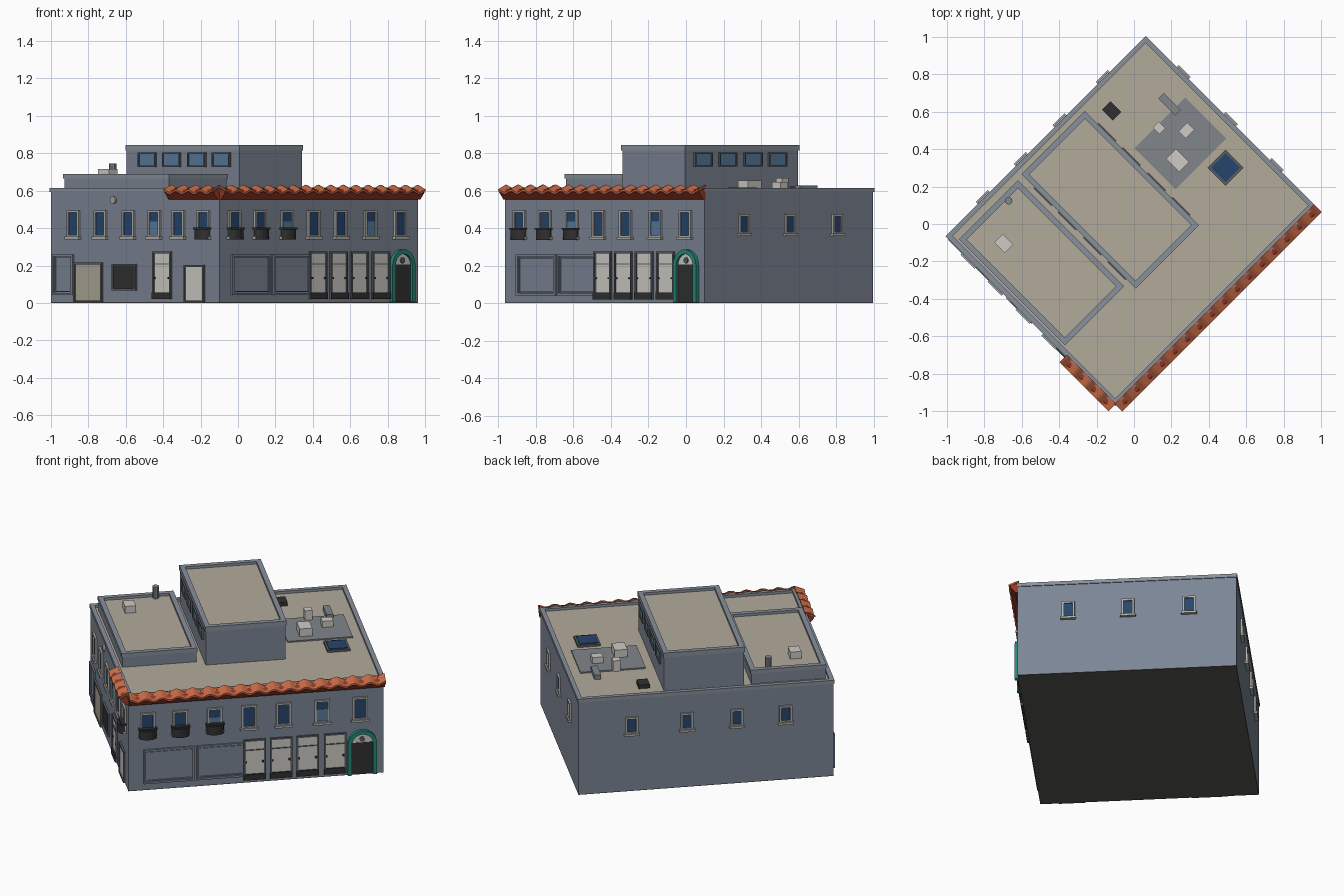
import bpy, bmesh, math
from mathutils import Vector, Matrix

if "Cube" in bpy.data.objects:
    bpy.data.objects.remove(bpy.data.objects["Cube"])

# Building frame: u runs along the long street wall, v along the short one
M = Matrix.Translation((-0.10, -0.965, 0)) @ Matrix.Rotation(math.radians(45), 4, 'Z')
A, B = 1.503, 1.273
COL = dict(wall=(.20, .235, .30), trim=(.25, .28, .33), roof=(.45, .41, .33), glass=(.02, .06, .15),
           pale_glass=(.10, .20, .34), frame=(.42, .42, .40), white=(.62, .60, .56), dark=(.03, .03, .03),
           tile=(.55, .14, .06), red=(.30, .04, .02), teal=(.02, .24, .19), beige=(.40, .38, .30),
           pad=(.22, .24, .26), base=(.10, .095, .085), grey=(.10, .11, .12))
mats = {}
for k, c in COL.items():
    mats[k] = bpy.data.materials.new(k)
    mats[k].diffuse_color = (*c, 1)
parts = {}


def part(name, mat):
    return parts.setdefault(name, (bmesh.new(), mat))[0]


def prism(name, mat, pts, vec):
    bm = part(name, mat)
    f = bm.faces.new([bm.verts.new(p) for p in pts])
    r = bmesh.ops.extrude_face_region(bm, geom=[f], use_keep_orig=True)
    for v in r['geom']:
        if isinstance(v, bmesh.types.BMVert):
            v.co += Vector(vec)


def box(name, mat, u0, u1, v0, v1, z0, z1):
    prism(name, mat, [(u0, v0, z0), (u1, v0, z0), (u1, v1, z0), (u0, v1, z0)], (0, 0, z1 - z0))


# Walls: (s, d, z) = along the wall, outward, up
class Wall:
    def __init__(self, o, s, n):
        self.o, self.s, self.n = Vector(o), Vector(s), Vector(n)

    def p(self, s, d, z):
        q = self.o + self.s * s + self.n * d
        return (q.x, q.y, z)

    def box(self, name, mat, s0, s1, z0, z1, d1, d0=-.002):
        p, q = self.p(s0, d0, z0), self.p(s1, d1, z1)
        box(name, mat, p[0], q[0], p[1], q[1], z0, z1)

    def frame(self, name, mat, s0, s1, z0, z1, t, d):
        self.box(name, mat, s0, s0 + t, z0, z1, d)
        self.box(name, mat, s1 - t, s1, z0, z1, d)
        self.box(name, mat, s0 + t, s1 - t, z0, z0 + t, d)
        self.box(name, mat, s0 + t, s1 - t, z1 - t, z1, d)

    def plate(self, name, mat, pts, d):
        prism(name, mat, [self.p(s, -.002, z) for s, z in pts], tuple(self.n * (d + .002)) + (0,))


X, Y = (1, 0), (0, 1)
street = Wall((0, 0), X, (0, -1))
side = Wall((0, 0), Y, (-1, 0))
rear_right = Wall((A, 0), Y, (1, 0))
rear_left = Wall((0, B), X, (0, 1))


# Blocks with tan decks and parapet rims
def block(name, u0, u1, v0, v1, z0, z1, cap, t, over=.005):
    box(name + "_walls", 'wall', u0, u1, v0, v1, z0, z1 - cap)
    box(name + "_deck", 'roof', u0 + t, u1 - t, v0 + t, v1 - t, z1 - cap - .002, z1 - .016)
    n, zb = name + "_parapet", z1 - cap
    box(n, 'trim', u0 - over, u1 + over, v0 - over, v0 + t, zb, z1)
    box(n, 'trim', u0 - over, u1 + over, v1 - t, v1 + over, zb, z1)
    box(n, 'trim', u0 - over, u0 + t, v0 + t, v1 - t, zb, z1)
    box(n, 'trim', u1 - t, u1 + over, v0 + t, v1 - t, zb, z1)


block("main", 0, A, 0, B, .004, .614, .022, .022)
block("penthouse", .52, .99, .366, 1.22, .59, .844, .03, .025)
block("low_annex", .038, .474, .42, 1.21, .59, .688, .024, .025)
box("base_slab", 'base', 0, A, 0, B, 0, .004)


# Upper windows
def window(w, s, z0=.35, z1=.495, wd=.09, blind=False):
    h = wd / 2
    w.frame("window_frames", 'frame', s - h, s + h, z0, z1, .012, .012)
    w.box("window_glass", 'glass', s - h + .01, s + h - .01, z0 + .01, z1 - .01, .004)
    w.box("window_sills", 'frame', s - h - .008, s + h + .008, z0 - .01, z0 + .004, .02)
    if blind:
        zm = z0 + .085
        w.box("window_blinds", 'pale_glass', s - h + .012, s + h - .012, z0 + .012, zm, .006)


def basket(w, s):
    pts = [w.p(s + .052 * math.cos(a), .01 + .036 * math.sin(a), .338)
           for a in [math.pi * i / 8 for i in range(9)]]
    prism("balcony_baskets", 'dark', pts, (0, 0, .055))
    w.box("balcony_baskets", 'dark', s - .054, s + .054, .392, .402, .03)


for i, s in enumerate((.112, .305, .508, .71, .914, 1.14, 1.364)):
    window(street, s, blind=i in (2, 5))
    if i < 3:
        basket(street, s)
for i, s in enumerate((.115, .305, .487, .683, .895, 1.099)):
    window(side, s, blind=i == 2)
basket(side, .115)
for s in (.295, .642, .998):
    window(rear_right, s, .368, .475, .075)
for s in (.283, .57, .864, 1.19):
    window(rear_left, s, .368, .475, .075)

# Penthouse windows on both long faces
for w in (Wall((.52, 0), Y, (-1, 0)), Wall((.99, 0), Y, (1, 0))):
    for s in (.5, .685, .876, 1.06):
        w.frame("penthouse_window_frames", 'grey', s - .067, s + .067, .728, .804, .008, .012)
        w.box("penthouse_window_glass", 'pale_glass', s - .06, s + .06, .735, .797, .005)


# Shop windows, blank panels and doors at street level
def shop(w, s, wd=.13, z0=.02):
    a, b = s - wd / 2, s + wd / 2
    w.box("shopfront_panels", 'white', a + .008, b - .008, z0 + .03, .268, .005)
    w.frame("shopfront_frames", 'grey', a, b, z0, .275, .01, .012)
    w.box("shopfront_frames", 'grey', a + .01, b - .01, .205, .211, .01)
    w.box("shopfront_bases", 'dark', a, b, z0, z0 + .036, .016)
    for k in (a + .015, b - .015):
        w.box("shopfront_knobs", 'dark', k - .005, k + .005, .128, .138, .014)


def panel(w, a, b, z0=.042, z1=.26):
    w.frame("wall_panels", 'wall', a, b, z0, z1, .012, .01)
    w.frame("wall_panels", 'trim', a + .016, b - .016, z0 + .016, z1 - .016, .005, .006)


for s in (.742, .898, 1.054, 1.216):
    shop(street, s)
shop(side, .427, .137)
panel(street, .09, .388)
panel(street, .402, .69)
panel(side, 1.10, 1.255)
side.box("garage_door", 'beige', .89, 1.085, .008, .205, .006)
side.frame("garage_frame", 'grey', .88, 1.093, .004, .215, .01, .012)
side.box("dark_hatch", 'dark', .63, .795, .075, .2, .006)
side.frame("hatch_frame", 'grey', .622, .803, .067, .207, .01, .012)
side.box("service_door", 'white', .116, .252, .008, .193, .006)
side.frame("service_door_frame", 'grey', .108, .26, .004, .202, .01, .012)


def arc(s, z, r, n=16, full=1):
    return [(s + r * math.cos(full * math.pi * i / n), z + r * math.sin(full * math.pi * i / n))
            for i in range(n + (full == 1))]


side.plate("round_vent", 'beige', arc(.796, .55, .02, 14, 2), .012)

# Arched entrance
e, zs = 1.375, .2
outer, inner = arc(e, zs, .086), arc(e, zs, .062)
street.plate("entrance_arch", 'teal',
             [(e + .086, .004)] + outer + [(e - .086, .004), (e - .062, .004)] + inner[::-1] + [(e + .062, .004)], .022)
street.plate("entrance_fanlight", 'white', arc(e, zs, .062), .008)
street.plate("fanlight_medallion", 'grey', arc(e, .228, .016, 12, 2), .014)
street.box("entrance_door", 'dark', e - .062, e + .062, .004, .206, .01)


# Tiled eaves: red wedge fascia below a wavy tile sheet
def eaves(w, s0, s1, waves):
    pts = [w.p(s0, d, z) for d, z in ((-.002, .552), (.012, .552), (.045, .592), (.03, .605), (-.002, .612))]
    prism("eaves_fascia", 'red', pts, tuple(w.s * (s1 - s0)) + (0,))
    bm, n, rows = part("eaves_tiles", 'tile'), waves * 8, []
    for j in range(2):
        for d, z in ((-.006, .624), (.052, .599)):
            rows.append([bm.verts.new(w.p(s0 + (s1 - s0) * i / n, d,
                         z - .011 * j + .008 * math.cos(2 * math.pi * i / 8))) for i in range(n + 1)])
    for a, b in ((0, 1), (2, 3), (0, 2), (1, 3)):
        for i in range(n):
            bm.faces.new((rows[a][i], rows[a][i + 1], rows[b][i + 1], rows[b][i]))
    for i in (0, n):
        bm.faces.new((rows[0][i], rows[1][i], rows[3][i], rows[2][i]))


eaves(street, 0, 1.508, 16)
eaves(side, 0, .37, 4)


# Rooftop equipment, centred at (u, v)
def unit(name, mat, u, v, du, dv, z0, z1):
    box(name, mat, u - du / 2, u + du / 2, v - dv / 2, v + dv / 2, z0, z1)


R = .595
unit("equipment_pad", 'pad', 1.233, .742, .385, .31, R, .606)
unit("roof_units", 'white', 1.158, .688, .075, .1, R, .655)
unit("roof_units", 'white', 1.305, .767, .065, .055, R, .645)
unit("roof_units", 'white', 1.212, .88, .045, .05, R, .666)
unit("roof_duct", 'pad', 1.34, .93, .04, .13, R, .626)
unit("skylight_curb", 'grey', 1.312, .478, .135, .135, R, .612)
unit("skylight_glass", 'glass', 1.312, .478, .11, .11, R, .616)
unit("dark_roof_hatch", 'dark', 1.096, 1.124, .065, .08, R, .622)
unit("annex_unit", 'white', .187, 1.03, .065, .08, .67, .716)
prism("vent_pipe", 'pad', [(.367 + .02 * math.cos(k * math.pi / 5), 1.176 + .02 * math.sin(k * math.pi / 5) - .003, .67)
                           for k in range(10)], (0, 0, .076))

# Turn every part into an object placed in the world
for name, (bm, mat) in parts.items():
    bm.transform(M)
    bmesh.ops.recalc_face_normals(bm, faces=bm.faces)
    me = bpy.data.meshes.new(name)
    bm.to_mesh(me)
    bm.free()
    me.materials.append(mats[mat])
    bpy.context.collection.objects.link(bpy.data.objects.new(name, me))

for m in bpy.data.materials:
    if m.users and not m.is_grease_pencil:
        m.use_nodes = True
        m.node_tree.nodes["Principled BSDF"].inputs["Base Color"].default_value = m.diffuse_color
